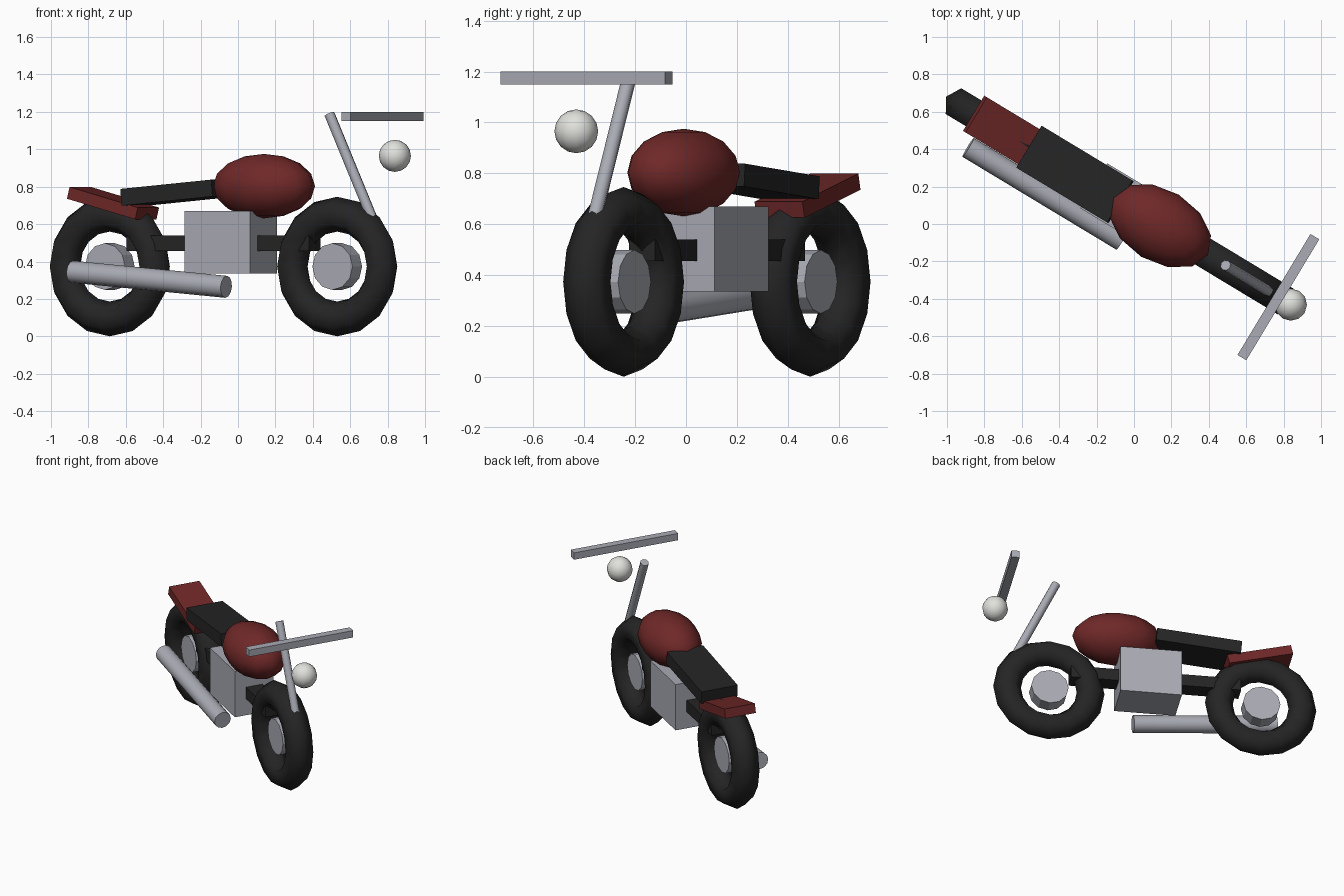
import bpy, bmesh, math
from mathutils import Matrix, Vector

if "Cube" in bpy.data.objects:
    bpy.data.objects.remove(bpy.data.objects["Cube"])

# Bike frame: local x = heading, y = left, z = up; the bike is turned on the ground
BASE = Matrix.Translation((-0.0775, 0.1213, 0)) @ Matrix.Rotation(math.radians(-31.1), 4, 'Z')


def material(name, rgb):
    m = bpy.data.materials.new(name)
    m.diffuse_color = (*rgb, 1)
    m.use_nodes = True
    m.node_tree.nodes["Principled BSDF"].inputs["Base Color"].default_value = m.diffuse_color
    return m


RED = material("dark_red", (0.16, 0.021, 0.021))
BLACK = material("black", (0.018, 0.018, 0.018))
METAL = material("metal_grey", (0.40, 0.41, 0.46))
LAMP = material("lamp_white", (0.75, 0.75, 0.72))


def finish(name, bm, mat, loc, tilt=0.0, smooth=None):
    """Turn a bmesh into an object; tilt is degrees of nose-down pitch."""
    bmesh.ops.recalc_face_normals(bm, faces=bm.faces)
    me = bpy.data.meshes.new(name)
    bm.to_mesh(me)
    bm.free()
    me.materials.append(mat)
    ob = bpy.data.objects.new(name, me)
    bpy.context.collection.objects.link(ob)
    ob.matrix_world = BASE @ Matrix.Translation(loc) @ Matrix.Rotation(math.radians(tilt), 4, 'Y')
    if smooth:
        bpy.ops.object.select_all(action='DESELECT')
        ob.select_set(True)
        bpy.context.view_layer.objects.active = ob
        bpy.ops.object.shade_smooth_by_angle(angle=math.radians(smooth))
    return ob


def box(name, size, mat, loc, tilt=0):
    bm = bmesh.new()
    bmesh.ops.create_cube(bm, size=1, matrix=Matrix.Diagonal((*size, 1)))
    finish(name, bm, mat, loc, tilt)


def ball(name, radii, mat, loc):
    bm = bmesh.new()
    bmesh.ops.create_uvsphere(bm, u_segments=12, v_segments=8, radius=1,
                              matrix=Matrix.Diagonal((*radii, 1)))
    finish(name, bm, mat, loc, smooth=70)


def rod(name, radius, length, axis, sides, mat, loc, tilt=0, smooth=None):
    bm = bmesh.new()
    turn = Vector((0, 0, 1)).rotation_difference(Vector(axis)).to_matrix().to_4x4()
    bmesh.ops.create_cone(bm, cap_ends=True, segments=sides, radius1=radius,
                          radius2=radius, depth=length, matrix=turn)
    finish(name, bm, mat, loc, tilt, smooth)


def tyre(name, major, minor, loc, n=16, k=6):
    bm = bmesh.new()
    rings = []
    for i in range(n):
        a = 2 * math.pi * i / n
        ring = []
        for j in range(k):
            b = 2 * math.pi * j / k
            r = major + minor * math.cos(b)
            ring.append(bm.verts.new((r * math.cos(a), minor * math.sin(b), r * math.sin(a))))
        rings.append(ring)
    for i in range(n):
        p, q = rings[i], rings[(i + 1) % n]
        for j in range(k):
            bm.faces.new((p[j], p[(j + 1) % k], q[(j + 1) % k], q[j]))
    finish(name, bm, BLACK, loc, smooth=70)


# Wheels: tyre and hub
for side, x in (("rear", -0.71), ("front", 0.71)):
    tyre(side + "_tyre", 0.28, 0.093, (x, 0, 0.373))
    rod(side + "_hub", 0.125, 0.10, (0, 1, 0), 12, METAL, (x, 0, 0.373))

# Frame and engine
box("frame_beam", (1.14, 0.12, 0.085), BLACK, (0, 0, 0.4975))
box("engine", (0.41, 0.28, 0.335), METAL, (0.045, 0, 0.5025))

# Bodywork
ball("fuel_tank", (0.30, 0.194, 0.172), RED, (0.253, 0, 0.803))
box("seat", (0.57, 0.262, 0.09), BLACK, (-0.278, 0, 0.768), -5)
box("rear_fender", (0.44, 0.22, 0.065), RED, (-0.69, 0, 0.712), 14.5)

# Steering
rod("fork", 0.029, 0.76, (0, 0, 1), 8, METAL, (0.826, 0, 0.845), -25.6, 50)
box("handlebar", (0.055, 0.755, 0.05), METAL, (0.992, 0, 1.175))
ball("headlamp", (0.086, 0.086, 0.086), LAMP, (1.07, 0, 0.965))

# Exhaust on the right side
rod("exhaust", 0.059, 0.965, (1, 0, 0), 12, METAL, (-0.361, -0.171, 0.305), 4.8, 50)
